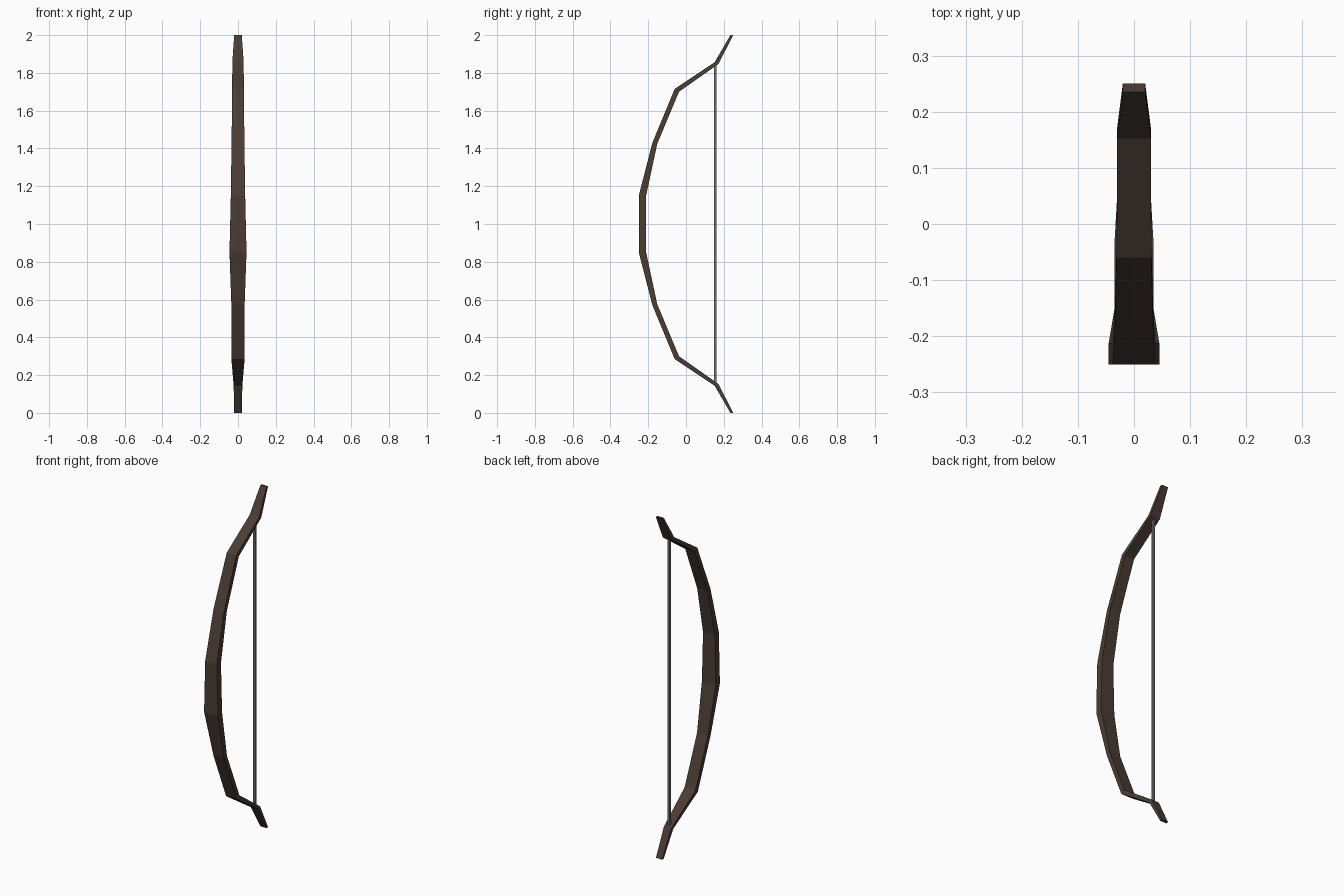
import bpy, bmesh

if "Cube" in bpy.data.objects:
    bpy.data.objects.remove(bpy.data.objects["Cube"])

def material(name, rgb):
    m = bpy.data.materials.new(name)
    m.diffuse_color = (*rgb, 1)
    m.use_nodes = True
    m.node_tree.nodes["Principled BSDF"].inputs["Base Color"].default_value = m.diffuse_color
    return m

def loft(name, rings, mat):
    """Skin a list of four-point rings into a closed flat-shaded strip."""
    bm = bmesh.new()
    loops = [[bm.verts.new(p) for p in ring] for ring in rings]
    for a, b in zip(loops, loops[1:]):
        for i in range(4):
            j = (i + 1) % 4
            bm.faces.new((a[i], a[j], b[j], b[i]))
    bm.faces.new(loops[0])
    bm.faces.new(loops[-1])
    bmesh.ops.recalc_face_normals(bm, faces=bm.faces)
    me = bpy.data.meshes.new(name)
    bm.to_mesh(me)
    bm.free()
    ob = bpy.data.objects.new(name, me)
    bpy.context.collection.objects.link(ob)
    me.materials.append(mat)
    return ob

wood = material("dark_wood", (0.07, 0.046, 0.034))
grey = material("string_grey", (0.17, 0.17, 0.17))

# Upper-half profile: front y, front z, back y, back z (grip to tip)
profile = [
    (-0.25, 1.15, -0.212, 1.145),
    (-0.178, 1.43, -0.152, 1.425),
    (-0.06, 1.715, -0.037, 1.70),
    (0.152, 1.857, 0.172, 1.847),
    (0.235, 2.0, 0.25, 2.0),
]
upper_widths = [0.038, 0.034, 0.031, 0.03, 0.02]
lower_widths = [0.045, 0.035, 0.035, 0.023, 0.02]

def ring(station, w, flip):
    fy, fz, by, bz = station
    if flip:
        fz, bz = 2 - fz, 2 - bz
    return [(-w, fy, fz), (w, fy, fz), (w, by, bz), (-w, by, bz)]

# Bow limbs and grip in one strip, lower tip to upper tip
lower = [ring(s, w, True) for s, w in zip(profile, lower_widths)]
upper = [ring(s, w, False) for s, w in zip(profile, upper_widths)]
loft("bow_limbs", lower[::-1] + upper, wood)

# Bowstring between the two recurves
r, y = 0.006, 0.155
loft("bowstring", [[(-r, y - r, z), (r, y - r, z), (r, y + r, z), (-r, y + r, z)]
                   for z in (0.15, 1.85)], grey)
